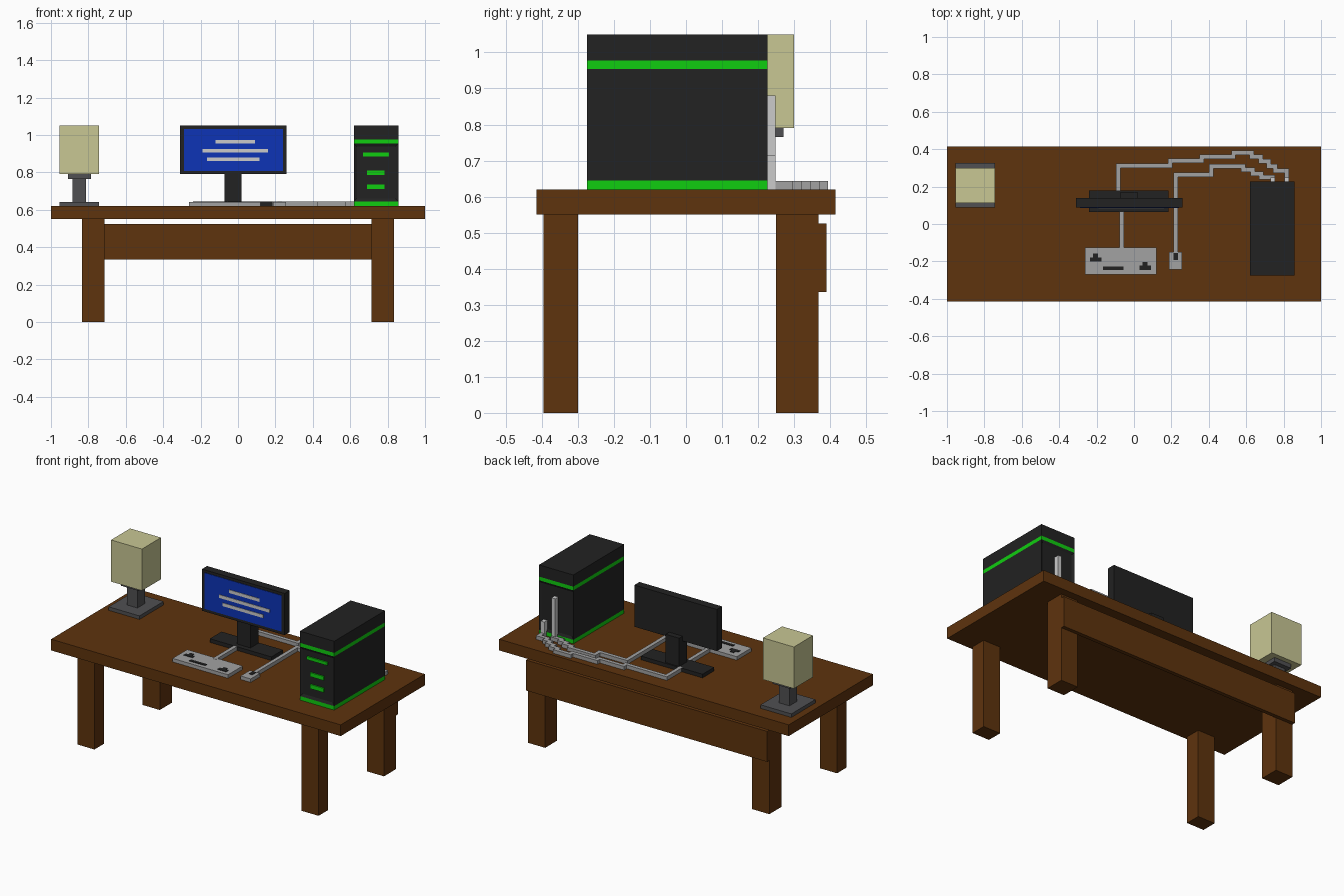
import bpy, bmesh
from mathutils import Vector


def material(name, r, g, b):
    m = bpy.data.materials.new(name)
    m.diffuse_color = (r, g, b, 1)
    return m


WOOD = material("brown wood", 0.112, 0.033, 0.004)
BLACK = material("black plastic", 0.016, 0.016, 0.016)
GREEN = material("bright green", 0.005, 0.61, 0.005)
BLUE = material("screen blue", 0.004, 0.034, 0.47)
PALE = material("pale grey", 0.60, 0.60, 0.60)
GREY = material("mid grey", 0.36, 0.36, 0.36)
LAMP = material("lamp grey", 0.08, 0.08, 0.085)
SHADE = material("cream shade", 0.578, 0.571, 0.296)


def boxes(name, mat, *ranges):
    """One object made of boxes given as (x0, x1, y0, y1, z0, z1)."""
    bm = bmesh.new()
    for x0, x1, y0, y1, z0, z1 in ranges:
        vs = bmesh.ops.create_cube(bm, size=1)["verts"]
        for v in vs:
            v.co = Vector((x0 if v.co.x < 0 else x1,
                           y0 if v.co.y < 0 else y1,
                           z0 if v.co.z < 0 else z1))
    me = bpy.data.meshes.new(name)
    bm.to_mesh(me)
    bm.free()
    me.materials.append(mat)
    ob = bpy.data.objects.new(name, me)
    bpy.context.collection.objects.link(ob)
    return ob


def cable(name, points, mat=GREY, w=0.012):
    """Square cable lying on the desk along axis-aligned steps."""
    parts = []
    for (ax, ay), (bx, by) in zip(points, points[1:]):
        parts.append((min(ax, bx) - w, max(ax, bx) + w,
                      min(ay, by) - w, max(ay, by) + w, 0.62, 0.643))
    return boxes(name, mat, *parts)


def stairs(points):
    """Turn diagonal moves into a run along x followed by a step in y."""
    out = [points[0]]
    for p in points[1:]:
        if p[0] != out[-1][0] and p[1] != out[-1][1]:
            out.append((p[0], out[-1][1]))
        out.append(p)
    return out


# Desk
boxes("desk_top", WOOD, (-1, 1, -0.415, 0.415, 0.55, 0.62))
for s, side in ((-1, "left"), (1, "right")):
    x0, x1 = sorted((s * 0.715, s * 0.833))
    boxes("front_leg_" + side, WOOD, (x0, x1, -0.395, -0.30, 0, 0.55))
    boxes("back_leg_" + side, WOOD, (x0, x1, 0.25, 0.368, 0, 0.55))
boxes("back_panel", WOOD, (-0.833, 0.833, 0.366, 0.39, 0.335, 0.525))

# Lamp
boxes("lamp_base", LAMP, (-0.955, -0.742, 0.088, 0.325, 0.62, 0.642))
boxes("lamp_stem", LAMP, (-0.885, -0.812, 0.168, 0.243, 0.642, 0.765))
boxes("lamp_socket", LAMP, (-0.908, -0.787, 0.143, 0.27, 0.765, 0.80))
boxes("lamp_shade", SHADE, (-0.955, -0.742, 0.112, 0.30, 0.79, 1.05))

# Monitor
boxes("monitor_base", BLACK, (-0.24, 0.185, 0.065, 0.18, 0.62, 0.643))
boxes("monitor_neck", BLACK, (-0.073, 0.02, 0.095, 0.172, 0.643, 0.82))
boxes("monitor_frame", BLACK, (-0.31, 0.26, 0.088, 0.138, 0.79, 1.05))
boxes("monitor_screen", BLUE, (-0.29, 0.24, 0.085, 0.089, 0.808, 1.033))
boxes("screen_lines", PALE,
      (-0.12, 0.09, 0.082, 0.086, 0.954, 0.974),
      (-0.19, 0.16, 0.082, 0.086, 0.905, 0.925),
      (-0.165, 0.115, 0.082, 0.086, 0.86, 0.88))

# Keyboard and mouse with dark key plates
boxes("keyboard", GREY, (-0.263, 0.12, -0.27, -0.125, 0.62, 0.642))
boxes("keys", BLACK,
      (-0.165, -0.055, -0.246, -0.226, 0.64, 0.645),
      (-0.235, -0.175, -0.20, -0.178, 0.64, 0.645),
      (-0.219, -0.193, -0.178, -0.157, 0.64, 0.645),
      (0.03, 0.09, -0.246, -0.222, 0.64, 0.645),
      (0.046, 0.072, -0.222, -0.204, 0.64, 0.645))
boxes("mouse", GREY, (0.187, 0.257, -0.242, -0.15, 0.62, 0.642))
boxes("mouse_wheel", BLACK, (0.211, 0.234, -0.193, -0.155, 0.64, 0.645))

# Cables stepping across the desk to the back of the tower
cable("keyboard_cable", [(-0.065, -0.13), (-0.065, 0.07)])
cable("monitor_cable", stairs([
    (-0.083, 0.18), (-0.083, 0.312), (0.195, 0.337), (0.363, 0.36),
    (0.532, 0.382), (0.62, 0.382), (0.63, 0.36), (0.677, 0.335),
    (0.72, 0.31), (0.755, 0.285), (0.817, 0.285), (0.817, 0.237)]))
cable("mouse_cable", stairs([
    (0.224, -0.145), (0.224, 0.263), (0.413, 0.287), (0.413, 0.31),
    (0.585, 0.31), (0.585, 0.29), (0.635, 0.268), (0.68, 0.25),
    (0.742, 0.25), (0.742, 0.237)]))
boxes("tall_plug_cable", PALE, (0.73, 0.755, 0.215, 0.248, 0.62, 0.88))
boxes("short_plug_cable", PALE, (0.805, 0.83, 0.215, 0.248, 0.62, 0.715))

# Computer tower: bands of green and black, recessed front and back
X0, X1, Y0, Y1 = 0.62, 0.857, -0.275, 0.226
boxes("tower_bottom_band", GREEN, (X0, X1, Y0, Y1, 0.62, 0.645))
body = boxes("tower_body", BLACK, (X0, X1, Y0, Y1, 0.645, 0.954))
bm = bmesh.new()
bm.from_mesh(body.data)
bm.normal_update()
for f in [f for f in bm.faces if abs(f.normal.y) > 0.9]:
    bmesh.ops.inset_individual(bm, faces=[f], thickness=0.022, depth=-0.008)
bm.to_mesh(body.data)
bm.free()
boxes("tower_top_band", GREEN, (X0, X1, Y0, Y1, 0.954, 0.977))
boxes("tower_cap", BLACK, (X0, X1, Y0, Y1, 0.977, 1.05))
boxes("tower_front_slots", GREEN,
      (0.667, 0.808, Y0, Y0 + 0.009, 0.885, 0.905),
      (0.69, 0.783, Y0, Y0 + 0.009, 0.785, 0.81),
      (0.69, 0.783, Y0, Y0 + 0.009, 0.71, 0.736))
